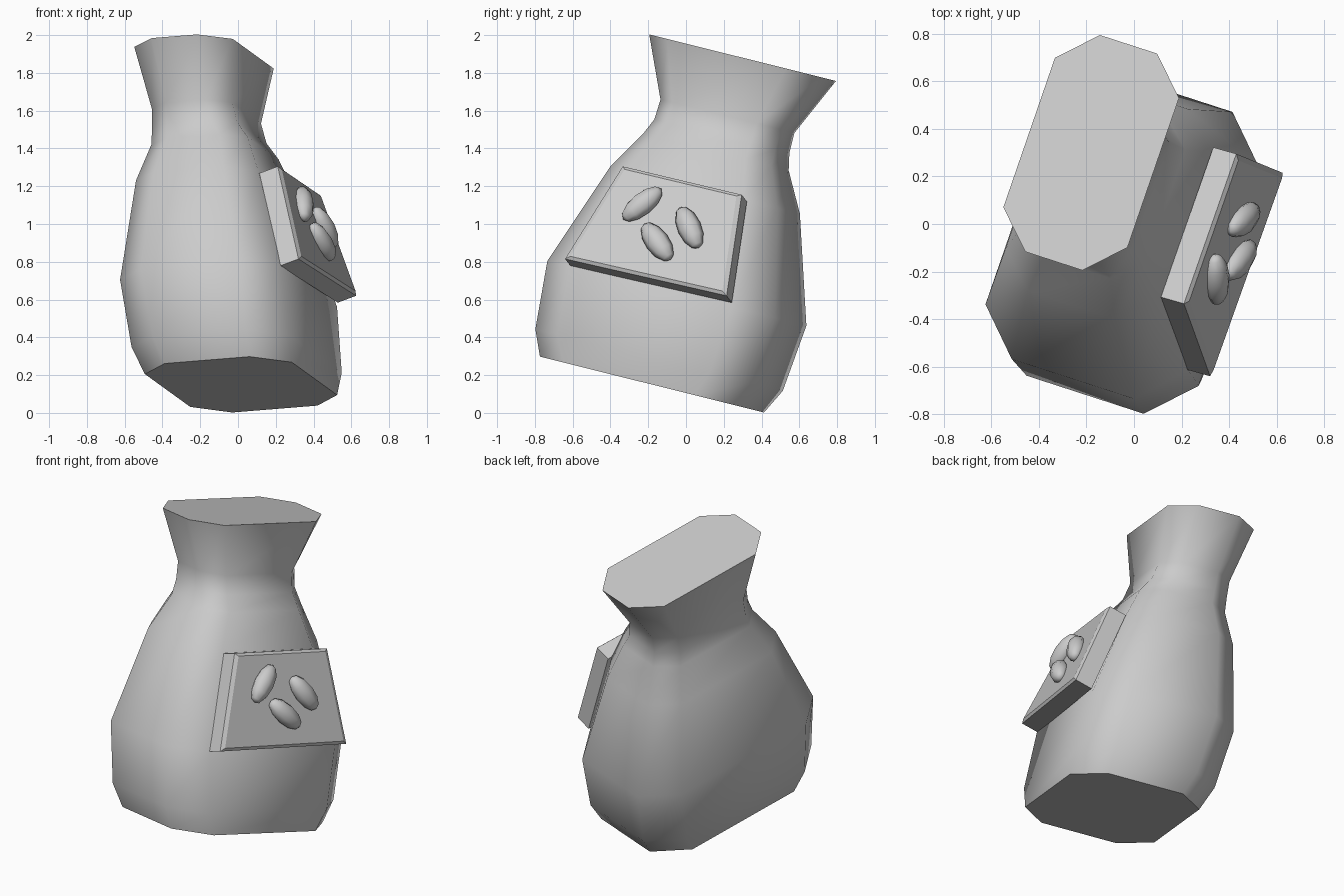
import bpy, bmesh, math
from mathutils import Vector, Matrix

if "Cube" in bpy.data.objects:
    bpy.data.objects.remove(bpy.data.objects["Cube"])

TILT = math.radians(14)    # lean of the whole vessel toward +y
TURN = math.radians(-18.5)  # turn about its own axis


def finish(name, bm, angle):
    bmesh.ops.recalc_face_normals(bm, faces=bm.faces)
    me = bpy.data.meshes.new(name)
    bm.to_mesh(me)
    bm.free()
    ob = bpy.data.objects.new(name, me)
    bpy.context.collection.objects.link(ob)
    bpy.ops.object.select_all(action='DESELECT')
    ob.select_set(True)
    bpy.context.view_layer.objects.active = ob
    bpy.ops.object.shade_smooth_by_angle(angle=math.radians(angle))
    return ob


def loft(bm, loops):
    rows = [[bm.verts.new(p) for p in loop] for loop in loops]
    n = len(rows[0])
    for lo, hi in zip(rows, rows[1:]):
        for i in range(n):
            j = (i + 1) % n
            bm.faces.new((lo[i], lo[j], hi[j], hi[i]))
    bm.faces.new(rows[0][::-1])
    bm.faces.new(rows[-1])


# Vessel body: stretched octagon rings along the leaning axis
# height, centre u, centre v, half width, half length, corner cut ratios
rings = [
    (0.000, 0.016, -0.211, 0.41, 0.565, 0.58, 0.67),
    (0.135, -0.007, -0.206, 0.44, 0.625, 0.59, 0.70),
    (0.500, -0.050, -0.200, 0.45, 0.655, 0.60, 0.71),
    (1.067, -0.110, -0.187, 0.341, 0.48, 0.57, 0.70),
    (1.275, -0.122, -0.181, 0.269, 0.37, 0.55, 0.70),
    (1.365, -0.152, -0.170, 0.238, 0.347, 0.52, 0.70),
    (1.475, -0.167, -0.167, 0.223, 0.348, 0.50, 0.70),
    (1.795, -0.180, -0.164, 0.275, 0.495, 0.46, 0.69),
]
lean = Matrix.Rotation(-TILT, 4, 'X')
turn = Matrix.Rotation(TURN, 4, 'Z')
loops = []
for h, u, v, A, B, ra, rb in rings:
    a, b = A * ra, B * rb
    octagon = [(A, -b), (A, b), (a, B), (-a, B), (-A, b), (-A, -b), (-a, -B), (a, -B)]
    loops.append([lean @ (turn @ Vector((p, q, 0)) + Vector((u, v, h + 0.102)))
                  for p, q in octagon])
bm = bmesh.new()
loft(bm, loops)
finish("vessel_body", bm, 58)

# Label plate: trapezoid slab with a small chamfer round the front
front = [Vector(p) for p in ((0.21, -0.335, 1.305), (0.32, -0.64, 0.815),
                             (0.625, 0.215, 0.62), (0.43, 0.295, 1.155))]
normal = (front[1] - front[0]).cross(front[3] - front[0]).normalized()
if normal.x < 0:
    normal.negate()
depth = Vector((-0.088, 0.025, -0.033))
mid = sum(front, Vector()) / 4
face = [p + (mid - p) * 0.06 + normal * 0.012 for p in front]
bm = bmesh.new()
loft(bm, [[p + depth * 1.1 for p in front], front, face])
finish("label_plate", bm, 15)

# Seeds on the plate, placed by their y-z position and direction
def seed(name, y, z, dy, dz):
    def on_plane(y, z):
        p0 = front[0]
        return Vector((p0.x - (normal.y * (y - p0.y) + normal.z * (z - p0.z)) / normal.x, y, z))
    c = on_plane(y, z)
    long_axis = (on_plane(y + dy, z + dz) - c).normalized()
    side = long_axis.cross(normal)
    m = Matrix((normal, side, long_axis)).transposed().to_4x4()
    m.translation = c + normal * 0.03
    bm = bmesh.new()
    bmesh.ops.create_uvsphere(bm, u_segments=8, v_segments=6, radius=1.0,
                              matrix=m @ Matrix.Diagonal((0.056, 0.064, 0.13, 1)))
    finish(name, bm, 60)


seed("seed_upper", -0.225, 1.095, 0.21, 0.17)
seed("seed_lower", -0.145, 0.895, 0.14, -0.19)
seed("seed_far", 0.025, 0.97, 0.10, -0.22)
